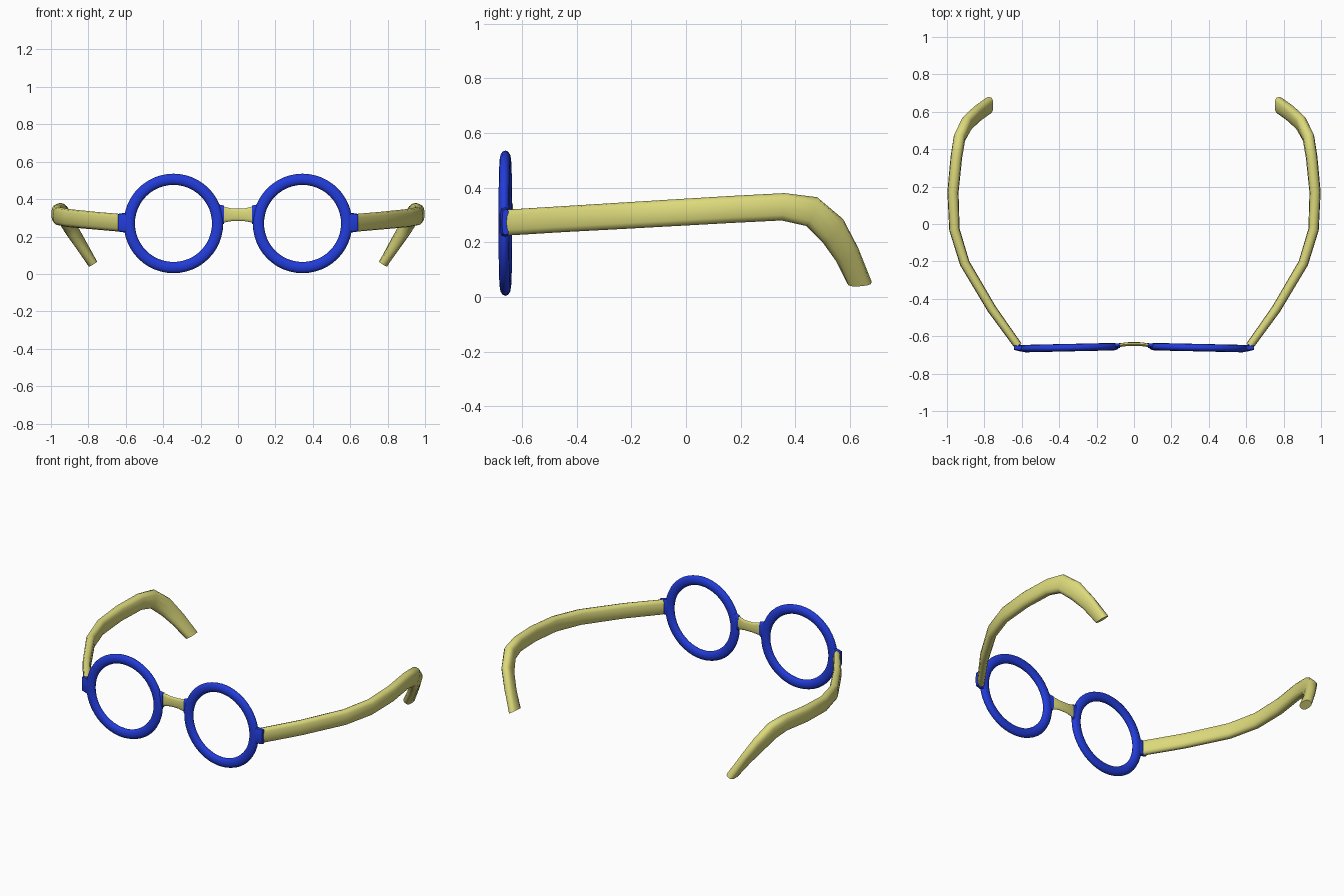
import bpy, bmesh, math
from mathutils import Vector

if "Cube" in bpy.data.objects:
    bpy.data.objects.remove(bpy.data.objects["Cube"], do_unlink=True)


def material(name, color):
    m = bpy.data.materials.new(name)
    m.use_nodes = True
    m.diffuse_color = color
    m.node_tree.nodes["Principled BSDF"].inputs["Base Color"].default_value = color
    return m


BLUE = material("blue plastic", (0.016, 0.045, 0.70, 1))
YELLOW = material("pale yellow plastic", (0.72, 0.70, 0.20, 1))


def loft(name, stations, mat, sides=12, power=0.8, closed=False):
    """Skin rounded sections; each station is (centre, half axis u, half axis v)."""
    bm = bmesh.new()
    rings = []
    for c, u, v in stations:
        ring = []
        for i in range(sides):
            a = math.tau * i / sides
            ca, sa = math.cos(a), math.sin(a)
            p = c + u * math.copysign(abs(ca) ** power, ca) + v * math.copysign(abs(sa) ** power, sa)
            ring.append(bm.verts.new(p))
        rings.append(ring)
    n = len(rings)
    for k in range(n if closed else n - 1):
        a, b = rings[k], rings[(k + 1) % n]
        for i in range(sides):
            j = (i + 1) % sides
            bm.faces.new((a[i], a[j], b[j], b[i]))
    if not closed:
        bm.faces.new(rings[0])
        bm.faces.new(rings[-1])
    bmesh.ops.recalc_face_normals(bm, faces=bm.faces)
    me = bpy.data.meshes.new(name)
    bm.to_mesh(me)
    bm.free()
    me.materials.append(mat)
    ob = bpy.data.objects.new(name, me)
    bpy.context.collection.objects.link(ob)
    bpy.ops.object.select_all(action='DESELECT')
    ob.select_set(True)
    bpy.context.view_layer.objects.active = ob
    bpy.ops.object.shade_smooth_by_angle(angle=math.radians(45))
    return ob


def box_stations(rows, sx=1):
    """Sections facing x: (x, y, z, half height, half depth)."""
    return [(Vector((sx * x, y, z)), Vector((0, 0, h)), Vector((0, d, 0)))
            for x, y, z, h, d in rows]


# Temple sections: x, upper (y, z), lower (y, z), half width
TEMPLE = [
    (0.62, (-0.65, 0.32), (-0.65, 0.225), 0.022),
    (0.76, (-0.455, 0.332), (-0.455, 0.237), 0.025),
    (0.905, (-0.21, 0.347), (-0.21, 0.25), 0.027),
    (0.96, (-0.03, 0.358), (-0.03, 0.26), 0.028),
    (0.968, (0.17, 0.37), (0.17, 0.271), 0.03),
    (0.95, (0.36, 0.38), (0.35, 0.28), 0.031),
    (0.933, (0.48, 0.365), (0.44, 0.26), 0.032),
    (0.893, (0.575, 0.285), (0.50, 0.20), 0.03),
    (0.838, (0.63, 0.18), (0.55, 0.13), 0.028),
    (0.775, (0.68, 0.055), (0.59, 0.05), 0.026),
]

for side, sx in (("left", 1), ("right", -1)):
    # Round rim, turned slightly outward
    stations = []
    for i in range(48):
        a = math.tau * i / 48
        radial = Vector((math.cos(a), 0, math.sin(a)))
        c = Vector((sx * 0.345, -0.661, 0.27)) + radial * 0.236
        c.y -= 0.022 * (c.x * sx - 0.345)
        stations.append((c, radial * 0.03, Vector((0, 0.02, 0))))
    loft(side + "_rim", stations, BLUE, power=1, closed=True)

    # Hinge lug on the outside and bridge lug on the inside of the rim
    loft(side + "_hinge", box_stations([
        (0.575, -0.665, 0.274, 0.058, 0.016),
        (0.61, -0.663, 0.274, 0.052, 0.018),
        (0.642, -0.66, 0.274, 0.047, 0.013)], sx), BLUE, power=0.6)
    loft(side + "_bridge_lug", box_stations([
        (0.12, -0.655, 0.314, 0.062, 0.014),
        (0.075, -0.65, 0.316, 0.049, 0.013)], sx), BLUE)

    # Curved temple arm with hooked ear end
    centres, ups = [], []
    for x, t, b, w in TEMPLE:
        top, low = Vector((sx * x, *t)), Vector((sx * x, *b))
        centres.append((top + low) / 2)
        ups.append((top - low) / 2)
    stations = []
    for k, row in enumerate(TEMPLE):
        along = centres[min(k + 1, len(TEMPLE) - 1)] - centres[max(k - 1, 0)]
        across = along.cross(ups[k]).normalized() * row[3]
        stations.append((centres[k], ups[k], across))
    loft(side + "_temple", stations, YELLOW, power=0.75)

# Nose bridge, narrowest in the middle
loft("bridge", box_stations([
    (-0.10, -0.652, 0.317, 0.05, 0.01),
    (-0.065, -0.646, 0.317, 0.04, 0.01),
    (-0.03, -0.642, 0.316, 0.033, 0.01),
    (0.03, -0.642, 0.316, 0.033, 0.01),
    (0.065, -0.646, 0.317, 0.04, 0.01),
    (0.10, -0.652, 0.317, 0.05, 0.01)]), YELLOW)
